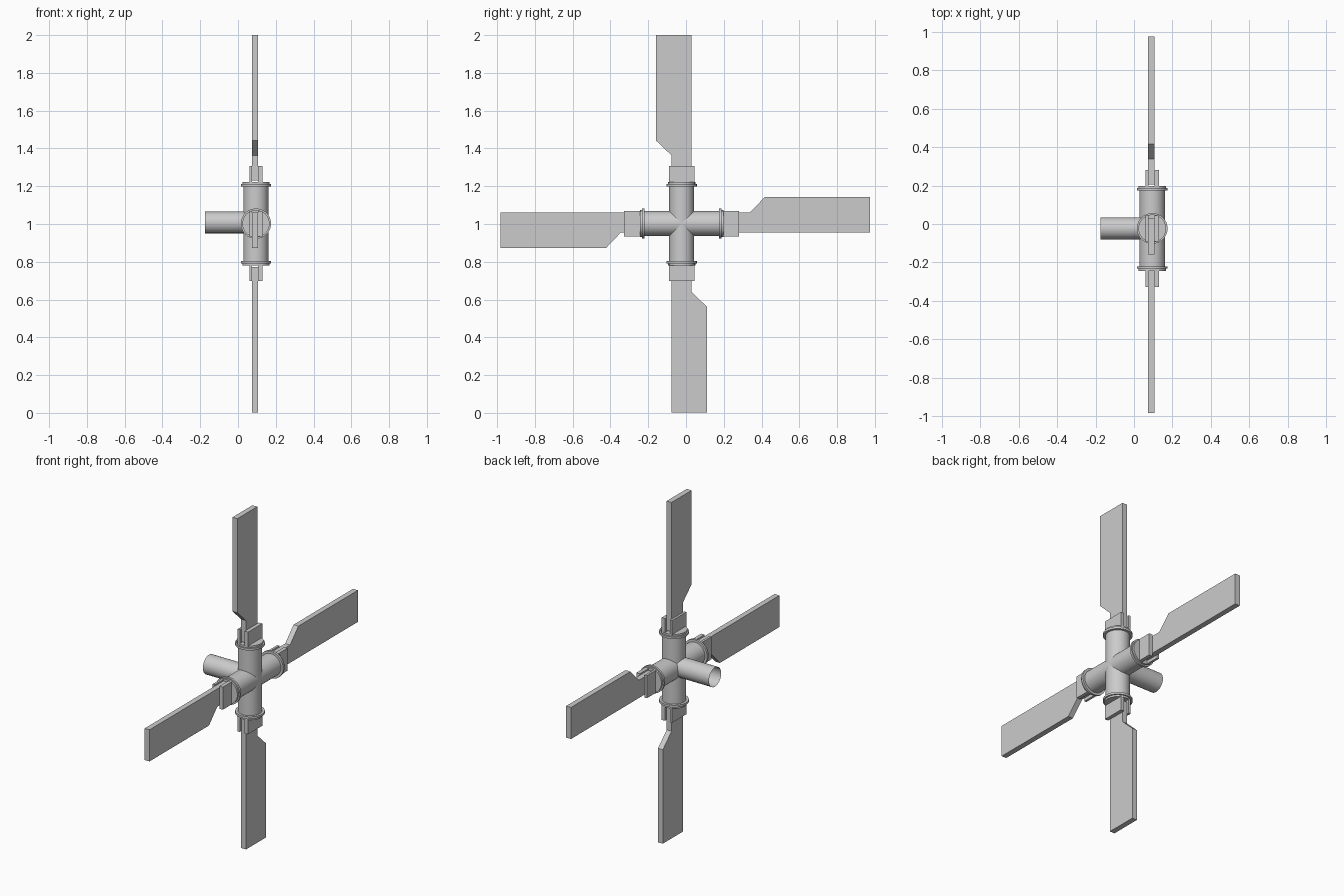
import bpy, bmesh, math
from mathutils import Matrix, Vector

if "Cube" in bpy.data.objects:
    bpy.data.objects.remove(bpy.data.objects["Cube"])

HUB = Vector((0.095, -0.023, 1.002))


def make(name, bm, matrix, smooth=False):
    mesh = bpy.data.meshes.new(name)
    bmesh.ops.transform(bm, matrix=matrix, verts=bm.verts)
    bmesh.ops.recalc_face_normals(bm, faces=bm.faces)
    bm.to_mesh(mesh)
    bm.free()
    ob = bpy.data.objects.new(name, mesh)
    bpy.context.collection.objects.link(ob)
    if smooth:
        bpy.ops.object.select_all(action='DESELECT')
        ob.select_set(True)
        bpy.context.view_layer.objects.active = ob
        bpy.ops.object.shade_smooth_by_angle(angle=math.radians(35))
    return ob


def tube(name, radius, z0, z1, matrix, caps=True):
    bm = bmesh.new()
    bmesh.ops.create_cone(bm, cap_ends=caps, segments=48, radius1=radius, radius2=radius,
                          depth=z1 - z0, matrix=Matrix.Translation((0, 0, (z0 + z1) / 2)))
    return make(name, bm, matrix, True)


def slab(name, outline, x0, x1, matrix):
    """Extrude a (y, z) outline from x0 to x1."""
    bm = bmesh.new()
    face = bm.faces.new([bm.verts.new((x0, y, z)) for y, z in outline])
    ext = bmesh.ops.extrude_face_region(bm, geom=[face])
    verts = [v for v in ext['geom'] if isinstance(v, bmesh.types.BMVert)]
    bmesh.ops.translate(bm, verts=verts, vec=(x1 - x0, 0, 0))
    return make(name, bm, matrix)


# Blade outline, pointing up, with the wide part on the -y side
BLADE = [(0.053, 0.228), (0.053, 0.998), (-0.135, 0.998), (-0.135, 0.439),
         (-0.053, 0.361), (-0.053, 0.228)]
PLATE = [(-0.067, 0.215), (0.067, 0.215), (0.067, 0.304), (-0.067, 0.304)]

# Crossed hub pipes
hub_at = Matrix.Translation(HUB)
tube("hub_pipe_vertical", 0.066, -0.205, 0.205, hub_at)
tube("hub_pipe_horizontal", 0.066, -0.205, 0.205, hub_at @ Matrix.Rotation(math.pi / 2, 4, 'X'))

# Four arms: flange, end cap, clamp plates and blade
for i, arm in enumerate(("top", "left", "bottom", "right")):
    m = hub_at @ Matrix.Rotation(i * math.pi / 2, 4, 'X')
    tube(arm + "_flange", 0.08, 0.197, 0.210, m)
    tube(arm + "_end_cap", 0.072, 0.204, 0.221, m)
    slab(arm + "_clamp_back", PLATE, -0.034, -0.020, m)
    slab(arm + "_clamp_front", PLATE, 0.012, 0.034, m)
    # the left blade sits deeper in its clamp; side blades sit slightly high
    shift = -0.038 if arm == "left" else 0.002 if arm == "bottom" else 0
    lift = 0.005 if arm in ("left", "right") else 0
    slab(arm + "_blade", [(y, z + shift) for y, z in BLADE], -0.021, 0.011,
         Matrix.Translation((0, 0, lift)) @ m)

# Open drive shaft towards -x
shaft_at = Matrix.Translation((0, HUB.y, 1.008)) @ Matrix.Rotation(math.pi / 2, 4, 'Y')
tube("drive_shaft", 0.057, -0.175, 0.06, shaft_at, caps=False)
